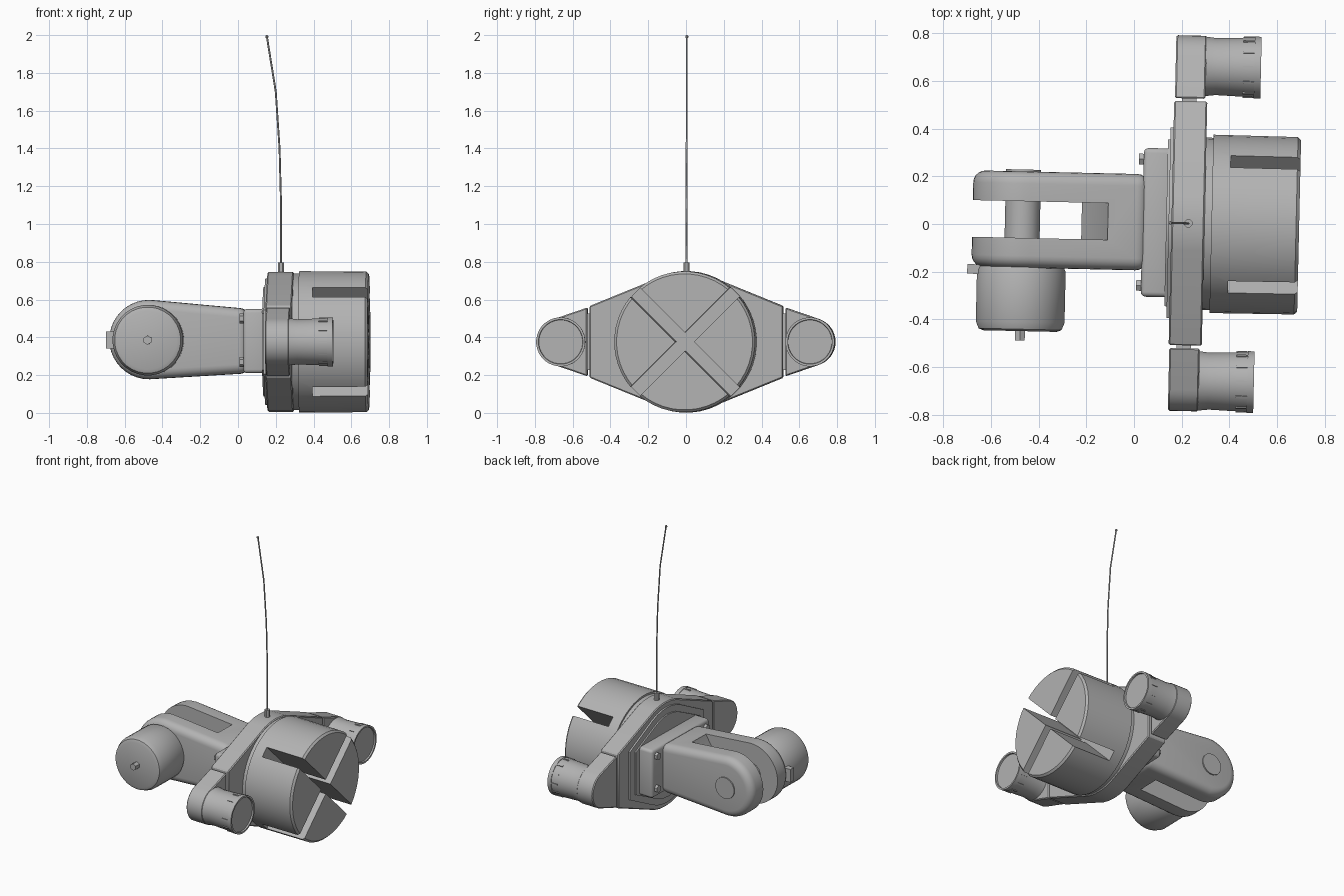
import bpy, bmesh
from math import sin, cos, pi, radians
from mathutils import Vector, Matrix
from mathutils.geometry import convex_hull_2d

cube = bpy.data.objects.get("Cube")
if cube:
    bpy.data.objects.remove(cube, do_unlink=True)

grey = bpy.data.materials.new("mid_grey")
grey.use_nodes = True
COLOUR = (0.45, 0.45, 0.45, 1)
grey.diffuse_color = COLOUR
grey.node_tree.nodes["Principled BSDF"].inputs["Base Color"].default_value = COLOUR

CZ = 0.376          # height of the main axis
parts, cutters = [], []


def place(axis, d, a, b):
    """Point at distance d along the axis, with cross-section (a, b)."""
    return {"x": (d, a, b), "y": (a, d, b), "z": (a, b, d)}[axis]


def finish(name, bm, cutter=False):
    bmesh.ops.recalc_face_normals(bm, faces=bm.faces)
    mesh = bpy.data.meshes.new(name)
    bm.to_mesh(mesh)
    bm.free()
    mesh.materials.append(grey)
    ob = bpy.data.objects.new(name, mesh)
    bpy.context.collection.objects.link(ob)
    ob.hide_render = cutter
    (cutters if cutter else parts).append(ob)
    return ob


def lathe(name, axis, centre, profile, sides=32):
    """Solid of revolution from (distance, radius) pairs."""
    bm = bmesh.new()
    rings = []
    for d, r in profile:
        angles = [2 * pi * (i + 0.5) / sides for i in range(sides)]
        rings.append([bm.verts.new(place(axis, d, centre[0] + r * cos(t), centre[1] + r * sin(t)))
                      for t in angles])
    for lower, upper in zip(rings, rings[1:]):
        for i in range(sides):
            j = (i + 1) % sides
            bm.faces.new((lower[i], lower[j], upper[j], upper[i]))
    bm.faces.new(rings[0])
    bm.faces.new(rings[-1])
    return finish(name, bm)


def prism(name, axis, points, lo, hi, cutter=False):
    bm = bmesh.new()
    ends = [[bm.verts.new(place(axis, d, a, b)) for a, b in points] for d in (lo, hi)]
    for ring in ends:
        bm.faces.new(ring)
    for i in range(len(points)):
        j = (i + 1) % len(points)
        bm.faces.new((ends[0][i], ends[0][j], ends[1][j], ends[1][i]))
    return finish(name, bm, cutter)


def circle(a, b, r, n=40):
    return [(a + r * cos(2 * pi * i / n), b + r * sin(2 * pi * i / n)) for i in range(n)]


def hull(points):
    return [points[i] for i in convex_hull_2d([Vector(p) for p in points])]


def rect(a0, a1, b0, b1):
    return [(a0, b0), (a1, b0), (a1, b1), (a0, b1)]


def bevel(ob, width, segments=3, angle=50):
    m = ob.modifiers.new("bevel", "BEVEL")
    m.width, m.segments = width, segments
    m.limit_method, m.angle_limit = "ANGLE", radians(angle)


def cut(ob, cutter):
    m = ob.modifiers.new("cut", "BOOLEAN")
    m.operation, m.object, m.solver = "DIFFERENCE", cutter, "EXACT"


# Main drum with crossed slots in its face
drum = lathe("main_drum", "x", (0, CZ), [(0.28, 0.362), (0.325, 0.362), (0.325, 0.375),
                                         (0.68, 0.373), (0.693, 0.36)], 48)
for turn in (1, -1):
    k, w, length = turn * 0.7071, 0.035, 0.6
    along, across = Vector((0.7071, k)), Vector((-k, 0.7071))
    corners = [along * s * length + across * t * w + Vector((0, CZ))
               for s, t in ((-1, -1), (1, -1), (1, 1), (-1, 1))]
    cut(drum, prism("slot_cutter", "x", corners, 0.4, 0.8, True))

# Lens-shaped carrier plate and the layers behind it
plate = prism("carrier_plate", "x", hull(circle(0, CZ, 0.37) + rect(-0.512, 0.512, CZ - 0.19, CZ + 0.19)),
              0.157, 0.296)
bevel(plate, 0.006, 1)
prism("rear_gasket", "x", hull(circle(0, CZ, 0.335) + rect(-0.40, 0.40, CZ - 0.17, CZ + 0.17)),
      0.145, 0.16)
prism("rear_cover", "x", hull(circle(0, CZ, 0.29) + rect(-0.35, 0.35, CZ - 0.15, CZ + 0.15)),
      0.135, 0.15)

# Side lamps with brackets, hinges and grip ribs
for side, label in ((1, "back"), (-1, "front")):
    y = side * 0.66
    root = [(side * 0.524, CZ - 0.182), (side * 0.524, CZ + 0.182)]
    bracket = prism(label + "_lamp_bracket", "x", hull(circle(y, CZ, 0.128) + root), 0.16, 0.288)
    bevel(bracket, 0.006, 1)
    prism(label + "_lamp_hinge", "x", rect(side * 0.50, side * 0.54, CZ - 0.15, CZ + 0.15), 0.19, 0.25)
    lathe(label + "_lamp", "x", (y, CZ), [(0.28, 0.126), (0.33, 0.12), (0.46, 0.125), (0.49, 0.126),
                                          (0.49, 0.13), (0.518, 0.13), (0.518, 0.118), (0.508, 0.116)])
    bm = bmesh.new()
    for i in range(12):
        m = (Matrix.Translation((0.468, y, CZ)) @ Matrix.Rotation(i * pi / 6, 4, "X")
             @ Matrix.Translation((0, 0, 0.124)) @ Matrix.Diagonal((0.05, 0.01, 0.01, 1)))
        bmesh.ops.create_cube(bm, size=1, matrix=m)
    finish(label + "_lamp_ribs", bm)

# Mounting block with bolts
block = prism("mount_block", "x", rect(-0.312, 0.312, 0.21, 0.55), 0.035, 0.16)
bevel(block, 0.02)
for y in (-0.265, 0.265):
    for z in (0.27, 0.50):
        lathe("mount_bolt", "x", (y, z), [(0.015, 0.026), (0.05, 0.026)], 6)

# Forked arm with rounded outer edges
PX = -0.468
arm = prism("forked_arm", "y", hull(circle(PX, 0.388, 0.21) + rect(0.0, 0.06, 0.21, 0.55)), -0.202, 0.202)
bevel(arm, 0.05, 5)
cut(arm, prism("fork_cutter", "y", [(-0.9, 0), (-0.09, 0), (-0.11, 0.2), (-0.22, 0.38),
                                    (-0.11, 0.56), (-0.09, 0.8), (-0.9, 0.8)], -0.077, 0.077, True))
lathe("pivot_pin", "y", (PX, 0.388), [(-0.15, 0.075), (0.21, 0.075)], 16)

# Drive motor on the front of the fork
lathe("drive_motor", "y", (PX, 0.385), [(-0.19, 0.175), (-0.215, 0.187), (-0.43, 0.187),
                                        (-0.46, 0.175), (-0.468, 0.155)], 32)
lathe("motor_shaft", "y", (PX, 0.385), [(-0.46, 0.024), (-0.508, 0.024)], 6)
prism("motor_plug", "x", rect(-0.232, -0.192, 0.34, 0.432), -0.695, -0.62)

# Whip antenna
lathe("antenna_socket", "z", (0.228, 0), [(0.73, 0.018), (0.795, 0.018)], 8)
curve = bpy.data.curves.new("antenna", "CURVE")
curve.dimensions = "3D"
curve.bevel_depth, curve.bevel_resolution, curve.use_fill_caps = 0.005, 1, True
line = curve.splines.new("POLY")
path = [(0.228, 0.78), (0.228, 1.1), (0.22, 1.4), (0.2, 1.7), (0.153, 1.992)]
line.points.add(len(path) - 1)
for point, (x, z) in zip(line.points, path):
    point.co = (x, 0, z, 1)
curve.materials.append(grey)
antenna = bpy.data.objects.new("antenna", curve)
bpy.context.collection.objects.link(antenna)
lathe("antenna_tip", "z", (0.153, 0), [(1.984, 0.005), (1.988, 0.008), (1.996, 0.008), (2.0, 0.004)], 8)

# Bake the modifiers, shade, and turn the whole assembly slightly
bpy.context.view_layer.update()
depsgraph = bpy.context.evaluated_depsgraph_get()
baked = [bpy.data.meshes.new_from_object(ob.evaluated_get(depsgraph)) for ob in parts]
turn = Matrix.Translation((0, 0.008, 0)) @ Matrix.Rotation(radians(-1.3), 4, "Z")
for ob, mesh in zip(parts, baked):
    ob.modifiers.clear()
    ob.data = mesh
    mesh.shade_smooth()
    mesh.set_sharp_from_angle(angle=radians(32))
for ob in parts + [antenna]:
    ob.matrix_world = turn
for ob in cutters:
    bpy.data.objects.remove(ob, do_unlink=True)
